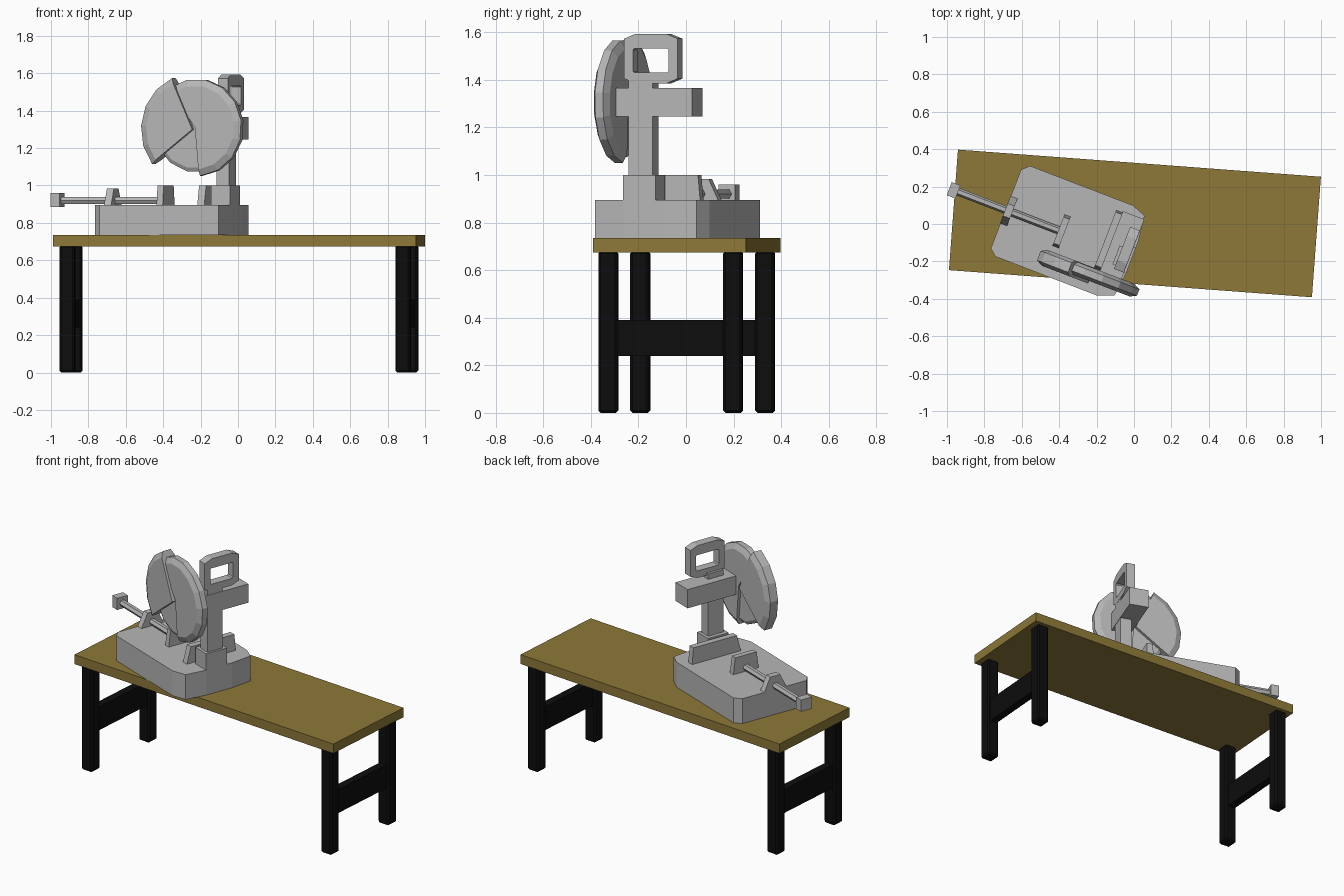
import bpy, bmesh, math
from mathutils import Matrix

if "Cube" in bpy.data.objects:
    bpy.data.objects.remove(bpy.data.objects["Cube"])

TABLE = Matrix.Translation((0.005, 0.003, 0)) @ Matrix.Rotation(math.radians(-4.27), 4, 'Z')
SAW = Matrix.Rotation(math.radians(-21), 4, 'Z')


def material(name, rgb):
    m = bpy.data.materials.new(name)
    m.diffuse_color = (*rgb, 1)
    m.use_nodes = True
    m.node_tree.nodes["Principled BSDF"].inputs["Base Color"].default_value = m.diffuse_color
    return m


WOOD = material("olive_wood", (0.27, 0.19, 0.04))
BLACK = material("black_metal", (0.004, 0.004, 0.004))
GREY = material("grey_metal", (0.47, 0.47, 0.47))


def finish(name, bm, mat, frame):
    bmesh.ops.recalc_face_normals(bm, faces=bm.faces)
    me = bpy.data.meshes.new(name)
    bm.to_mesh(me)
    bm.free()
    me.materials.append(mat)
    ob = bpy.data.objects.new(name, me)
    ob.matrix_world = frame
    bpy.context.collection.objects.link(ob)
    return ob


PLACE = {'x': lambda a, b, h: (h, a, b),
         'y': lambda a, b, h: (a, h, b),
         'z': lambda a, b, h: (a, b, h)}


def prism(name, pts, axis, lo, hi, mat=GREY, frame=SAW):
    """Extrude a closed profile along one local axis."""
    bm = bmesh.new()
    rings = [[bm.verts.new(PLACE[axis](a, b, h)) for a, b in pts] for h in (lo, hi)]
    n = len(pts)
    for r in rings:
        bm.faces.new(r)
    for i in range(n):
        j = (i + 1) % n
        bm.faces.new((rings[0][i], rings[0][j], rings[1][j], rings[1][i]))
    return finish(name, bm, mat, frame)


def box(name, x0, x1, y0, y1, z0, z1, mat=GREY, frame=SAW):
    return prism(name, [(x0, y0), (x1, y0), (x1, y1), (x0, y1)], 'z', z0, z1, mat, frame)


def chamfered(a0, a1, b0, b1, ca, cb):
    return [(a0 + ca, b0), (a1 - ca, b0), (a1, b0 + cb), (a1, b1 - cb),
            (a1 - ca, b1), (a0 + ca, b1), (a0, b1 - cb), (a0, b0 + cb)]


def loop_frame(name, outer, inner, lo, hi):
    """Flat frame between two profiles, thick along x."""
    bm = bmesh.new()
    rings = [[bm.verts.new((h, a, b)) for a, b in p]
             for p, h in ((outer, lo), (outer, hi), (inner, hi), (inner, lo))]
    n = len(outer)
    for k in range(4):
        p, q = rings[k], rings[(k + 1) % 4]
        for i in range(n):
            j = (i + 1) % n
            bm.faces.new((p[i], p[j], q[j], q[i]))
    return finish(name, bm, GREY, SAW)


def sector(name, cx, cz, r, a0, a1, steps, y0, y1, bevel=0.035, lip=0.018):
    """Pie-shaped cover with a bevelled rim; a full turn makes a disc."""
    bm = bmesh.new()
    profile = [(r - bevel, y0), (r, y0 + lip), (r, y1 - lip), (r - bevel, y1)]
    full = abs(a1 - a0) >= 360
    rows = []
    for i in range(steps if full else steps + 1):
        t = math.radians(a0 + (a1 - a0) * i / steps)
        rows.append([bm.verts.new((cx + d * math.cos(t), y, cz + d * math.sin(t)))
                     for d, y in profile])
    c0, c1 = bm.verts.new((cx, y0, cz)), bm.verts.new((cx, y1, cz))
    for i in range(steps):
        p, q = rows[i], rows[(i + 1) % len(rows)]
        for k in range(3):
            bm.faces.new((p[k], p[k + 1], q[k + 1], q[k]))
        bm.faces.new((c0, p[0], q[0]))
        bm.faces.new((c1, q[3], p[3]))
    if not full:
        for row in (rows[0], rows[-1]):
            bm.faces.new([c0] + row + [c1])
    return finish(name, bm, GREY, SAW)


# Table
box("table_top", -0.973, 0.973, -0.323, 0.323, 0.675, 0.735, WOOD, TABLE)
for sx, side in ((-1, "left"), (1, "right")):
    x = 0.9 * sx
    for sy, end in ((-1, "front"), (1, "back")):
        y = 0.263 * sy
        leg = box(f"{end}_{side}_leg", x - 0.04, x + 0.04, y - 0.04, y + 0.04,
                  0, 0.68, BLACK, TABLE)
        b = leg.modifiers.new("chamfer", 'BEVEL')
        b.width, b.segments = 0.01, 1
    box(f"{side}_crossbar", x - 0.025, x + 0.025, -0.23, 0.23, 0.24, 0.39, BLACK, TABLE)

# Saw base with cut corners
prism("saw_base", [(-0.668, 0.055), (-0.63, 0.091), (-0.04, 0.091), (0.037, 0.062),
                   (0.055, -0.08), (0.055, -0.26), (0.04, -0.395), (-0.045, -0.428),
                   (-0.63, -0.428), (-0.668, -0.395)], 'z', 0.735, 0.895)

# Fence and clamp
prism("fence", [(-0.31, 0.89), (0.035, 0.89), (0.025, 1.0), (-0.28, 1.0)], 'x', -0.115, -0.075)
prism("clamp_jaw", [(-0.265, 0.89), (-0.085, 0.89), (-0.1, 1.0), (-0.25, 1.0)],
      'x', -0.365, -0.33)
prism("clamp_bracket", [(-0.255, 0.89), (-0.095, 0.89), (-0.14, 0.983), (-0.21, 0.983)],
      'x', -0.67, -0.63)
hexagon = [(-0.176 + 0.021 * math.cos(k * math.pi / 3), 0.92 + 0.021 * math.sin(k * math.pi / 3))
           for k in range(6)]
prism("clamp_rod", hexagon, 'x', -0.95, -0.35)
box("clamp_knob", -0.99, -0.94, -0.215, -0.14, 0.885, 0.96)

# Column, motor arm and handle
box("column_foot", -0.055, 0.055, -0.262, -0.116, 0.89, 1.0)
box("column", -0.03, 0.041, -0.243, -0.135, 1.0, 1.4)
box("motor_arm", -0.08, 0.043, -0.305, 0.043, 1.245, 1.365)
loop_frame("handle", chamfered(-0.262, -0.022, 1.385, 1.593, 0.05, 0.02),
           chamfered(-0.222, -0.062, 1.43, 1.532, 0.006, 0.006), -0.014, 0.042)

# Cutting disc, upper cover and larger swinging guard
sector("cutting_disc", -0.105, 1.31, 0.24, 0, 360, 14, -0.36, -0.315, 0.02, 0.01)
sector("upper_cover", -0.105, 1.31, 0.26, -85, 125, 9, -0.37, -0.298)
sector("swing_guard", -0.115, 1.3, 0.3, 114, 218, 5, -0.385, -0.295)
